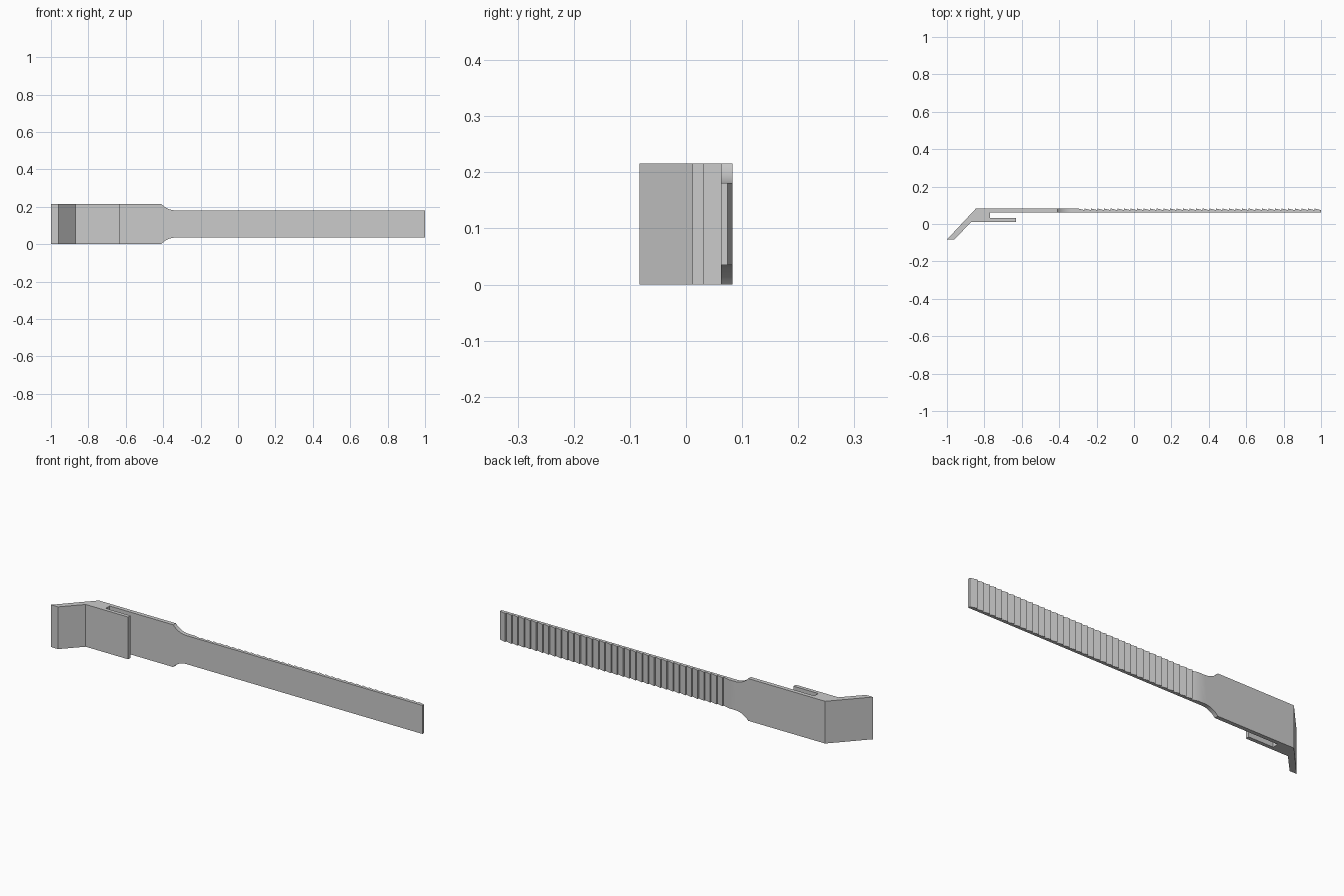
import bpy, bmesh, math

if "Cube" in bpy.data.objects:
    bpy.data.objects.remove(bpy.data.objects["Cube"])

H = 0.216                       # full width of the clip
STRAP_LO, STRAP_HI = 0.035, 0.181
BACK, FRONT, ROOT = 0.083, 0.062, 0.074
TEETH, TOOTH_START = 37, -0.30


def extrude_outline(name, points, direction):
    """Closed flat outline pushed along a direction into a solid."""
    bm = bmesh.new()
    face = bm.faces.new([bm.verts.new(p) for p in points])
    ext = bmesh.ops.extrude_face_region(bm, geom=[face])
    moved = [g for g in ext["geom"] if isinstance(g, bmesh.types.BMVert)]
    bmesh.ops.translate(bm, verts=moved, vec=direction)
    bmesh.ops.recalc_face_normals(bm, faces=bm.faces)
    mesh = bpy.data.meshes.new(name)
    bm.to_mesh(mesh)
    bm.free()
    obj = bpy.data.objects.new(name, mesh)
    bpy.context.collection.objects.link(obj)
    return obj


# Plan outline: bent tip, slotted lip and strap front
plan = [(-1, -BACK), (-0.96, -BACK), (-0.87, 0.012), (-0.63, 0.012),
        (-0.63, 0.031), (-0.77, 0.031), (-0.77, FRONT), (1, FRONT)]
# Ratchet teeth: each slopes down towards the free end
pitch = (1 - TOOTH_START) / TEETH
for i in reversed(range(TEETH)):
    x = TOOTH_START + i * pitch
    plan += [(x + pitch, ROOT), (x, BACK)]
plan.append((-0.845, BACK))
strap = extrude_outline("ratchet_strap", [(x, y, 0) for x, y in plan], (0, 0, H))

# Side outline: wide clip narrowing through concave shoulders to the strap
drop, run = H - STRAP_HI, 0.075
radius = (run ** 2 + drop ** 2) / (2 * drop)
sweep = math.asin(run / radius)
shoulder = []
for i in range(9):
    a = sweep * (1 - i / 8)
    shoulder.append((-0.41 + run - radius * math.sin(a),
                     STRAP_HI + radius * (1 - math.cos(a))))
upper = [(-1.1, H + 0.05), (-0.41, H + 0.05)] + shoulder + [(1.1, STRAP_HI)]
lower = [(x, H - z) for x, z in reversed(upper)]
cutter = extrude_outline("shoulder_cutter",
                         [(x, -0.2, z) for x, z in upper + lower], (0, 0.4, 0))
cutter.hide_render = True

# Trim the strap to the side outline
trim = strap.modifiers.new("trim", "BOOLEAN")
trim.operation, trim.solver, trim.object = "INTERSECT", "EXACT", cutter
bpy.context.view_layer.objects.active = strap
strap.select_set(True)
cutter.select_set(False)
bpy.ops.object.modifier_apply(modifier=trim.name)
bpy.data.objects.remove(cutter)

grey = bpy.data.materials.new("plain grey")
grey.diffuse_color = (0.6, 0.6, 0.6, 1)
grey.use_nodes = True
grey.node_tree.nodes["Principled BSDF"].inputs["Base Color"].default_value = grey.diffuse_color
strap.data.materials.clear()
strap.data.materials.append(grey)
for p in strap.data.polygons:
    p.material_index = 0
bpy.ops.object.shade_smooth_by_angle(angle=math.radians(20))
